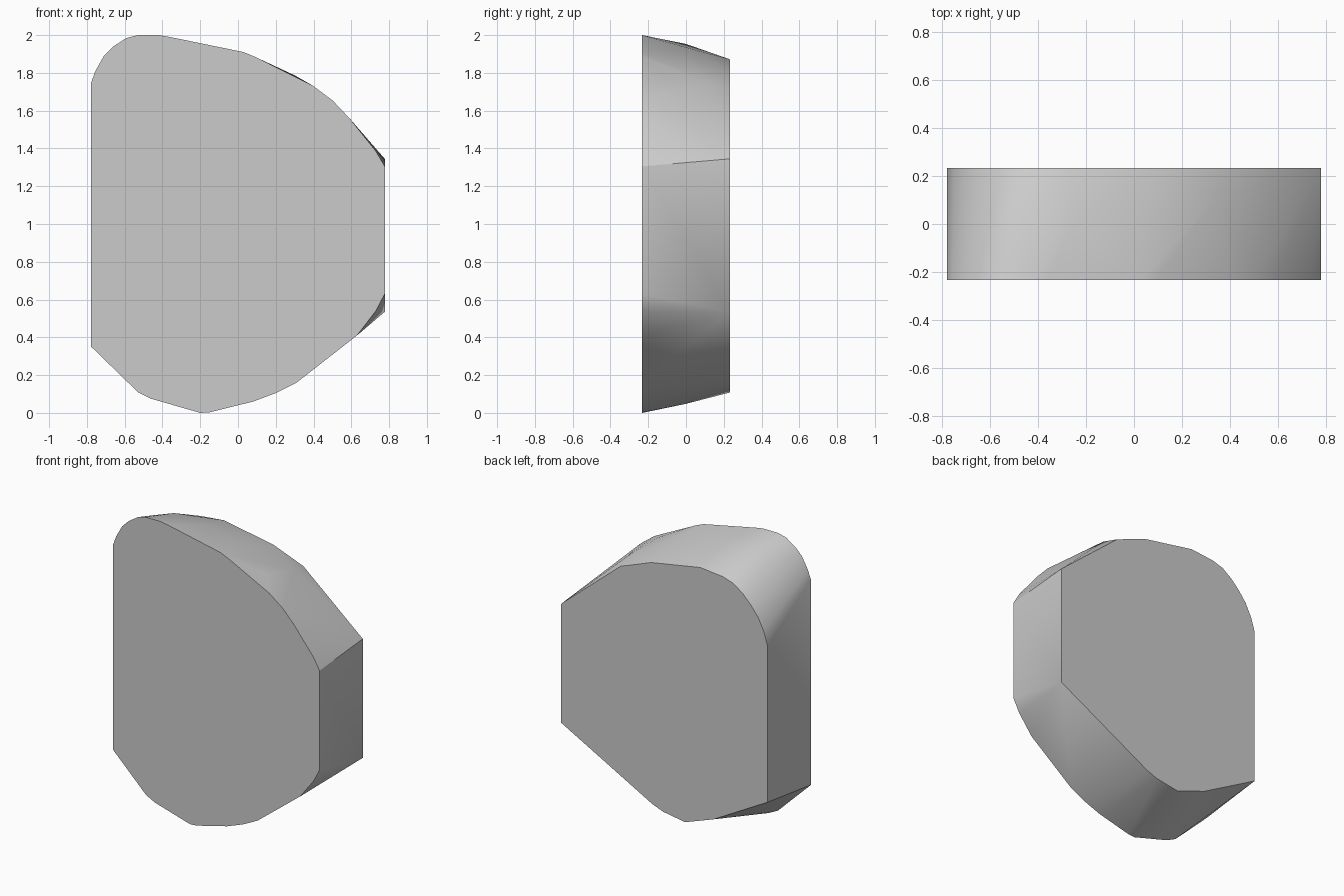
import bpy, bmesh, math

HALF = 0.232   # half thickness
SIDE = 0.777   # half width

# front face outline (x, z)
front = [(-SIDE, 1.75), (-0.755, 1.81), (-0.71, 1.89), (-0.66, 1.94), (-0.59, 1.985),
         (-0.53, 2.0), (-0.42, 2.0), (-0.36, 1.99), (0.03, 1.91), (0.09, 1.885),
         (0.40, 1.73), (0.50, 1.655), (0.59, 1.56), (0.73, 1.385), (SIDE, 1.305),
         (SIDE, 0.63), (0.73, 0.54), (0.63, 0.41), (0.31, 0.16), (0.20, 0.105),
         (0.08, 0.06), (-0.15, 0.003), (-0.20, 0.0), (-0.46, 0.075), (-0.53, 0.11),
         (-SIDE, 0.35)]

# back face outline, smaller (x, z)
back = [(-SIDE, 1.47), (-0.75, 1.56), (-0.705, 1.65), (-0.65, 1.72), (-0.59, 1.78),
        (-0.52, 1.83), (-0.44, 1.855), (-0.27, 1.872), (0.10, 1.807), (0.33, 1.72),
        (SIDE, 1.345), (SIDE, 0.535), (0.09, 0.165), (0.01, 0.135), (-0.155, 0.108),
        (-0.37, 0.185), (-SIDE, 0.41)]

# points that bulge the rim between the faces (x, y, z)
rim = [(-0.60, 0.0, 1.91), (-0.48, 0.0, 1.953), (-0.25, 0.0, 1.935), (0.05, 0.0, 1.873),
       (0.30, -0.12, 1.787), (0.35, 0.12, 1.745), (-0.16, 0.0, 0.048)]

bm = bmesh.new()
for y, outline in ((-HALF, front), (HALF, back)):
    for x, z in outline:
        bm.verts.new((x, y, z))
for p in rim:
    bm.verts.new(p)

# wrap the two outlines and the rim into one convex block
res = bmesh.ops.convex_hull(bm, input=bm.verts[:])
loose = {v for v in bm.verts if not v.link_faces}
bmesh.ops.delete(bm, geom=list(loose), context='VERTS')
bmesh.ops.dissolve_limit(bm, angle_limit=math.radians(0.5),
                         verts=bm.verts[:], edges=bm.edges[:])
bmesh.ops.recalc_face_normals(bm, faces=bm.faces[:])

mesh = bpy.data.meshes.new("stone_slab")
bm.to_mesh(mesh)
bm.free()
slab = bpy.data.objects.new("stone_slab", mesh)
bpy.context.collection.objects.link(slab)

# soft rim, crisp edges around the flat faces
bpy.context.view_layer.objects.active = slab
slab.select_set(True)
bpy.ops.object.shade_smooth_by_angle(angle=math.radians(30))
